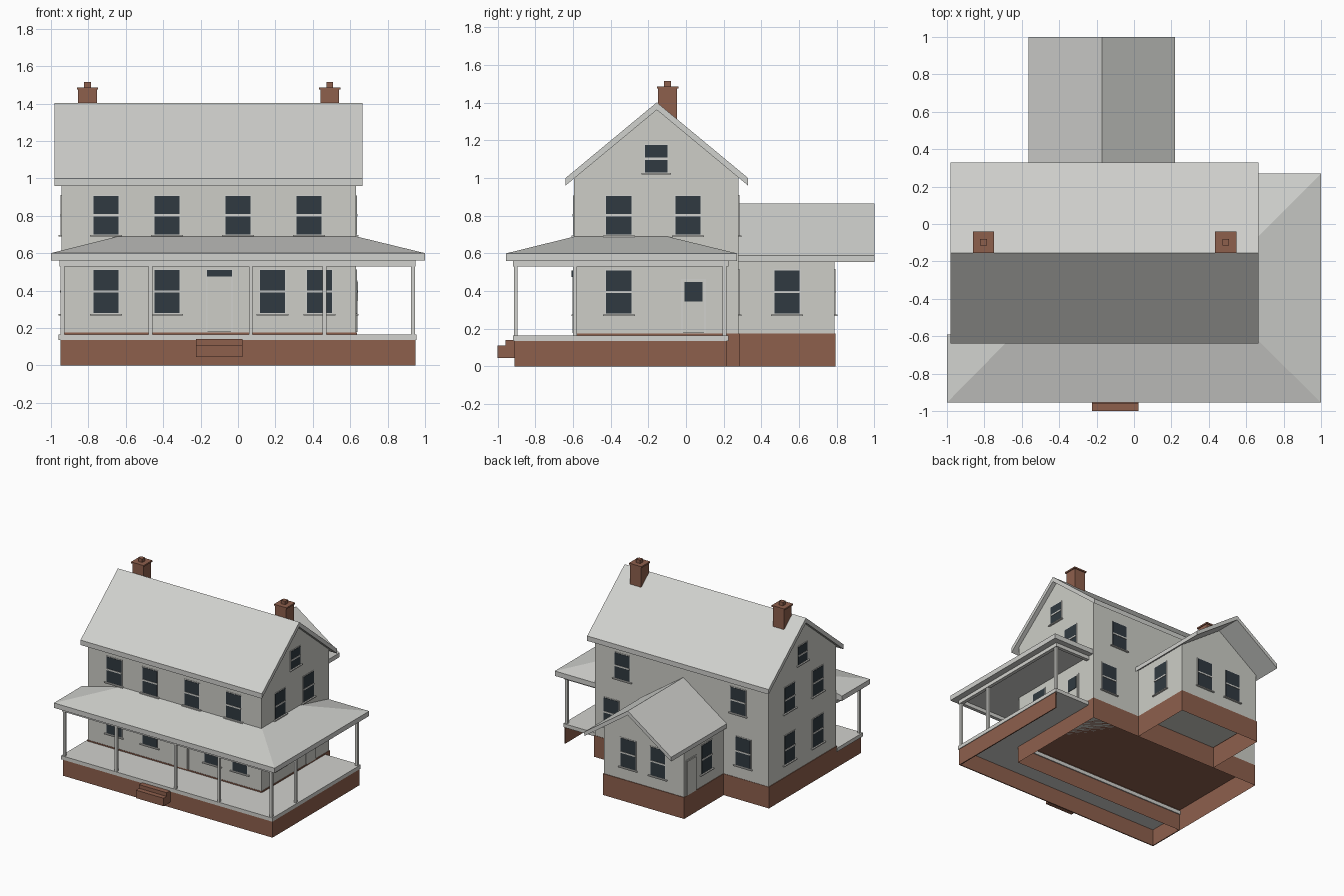
import bpy, bmesh

old = bpy.data.objects.get("Cube")
if old:
    bpy.data.objects.remove(old, do_unlink=True)


def material(name, rgb):
    m = bpy.data.materials.new(name)
    m.use_nodes = True
    m.diffuse_color = (*rgb, 1)
    m.node_tree.nodes["Principled BSDF"].inputs["Base Color"].default_value = (*rgb, 1)
    return m


WALL = material("pale siding", (0.61, 0.615, 0.57))
ROOF = material("light roof", (0.63, 0.635, 0.61))
TRIM = material("trim", (0.64, 0.64, 0.61))
BRICK = material("brick", (0.27, 0.115, 0.073))
GLASS = material("dark glass", (0.03, 0.042, 0.052))


def finish(name, bm, mat):
    bmesh.ops.recalc_face_normals(bm, faces=bm.faces)
    mesh = bpy.data.meshes.new(name)
    bm.to_mesh(mesh)
    bm.free()
    mesh.materials.append(mat)
    ob = bpy.data.objects.new(name, mesh)
    bpy.context.collection.objects.link(ob)
    return ob


def prism(name, profile, axis, a, b, mat, open_bottom=False):
    """Extrude a 2D profile along an axis from a to b."""
    bm = bmesh.new()

    def point(p, t):
        return {"x": (t, p[0], p[1]), "y": (p[0], t, p[1]), "z": (p[0], p[1], t)}[axis]

    low = [bm.verts.new(point(p, a)) for p in profile]
    high = [bm.verts.new(point(p, b)) for p in profile]
    bm.faces.new(high)
    if not open_bottom:
        bm.faces.new(low[::-1])
    for i in range(len(profile)):
        j = (i + 1) % len(profile)
        bm.faces.new((low[i], low[j], high[j], high[i]))
    return finish(name, bm, mat)


def box(name, x, y, z, mat, open_bottom=False):
    rect = [(x[0], y[0]), (x[1], y[0]), (x[1], y[1]), (x[0], y[1])]
    return prism(name, rect, "z", z[0], z[1], mat, open_bottom)


def plate(name, wall, u, z, d, mat):
    """Box on a wall (axis, side, position): u along it, d outward."""
    axis, side, pos = wall
    t = sorted((pos + side * d[0], pos + side * d[1]))
    if axis == "x":
        return box(name, t, u, z, mat)
    return box(name, u, t, z, mat)


def window(wall, u, z0, z1, half=0.067):
    plate("window_frame", wall, (u - half - 0.006, u + half + 0.006),
          (z0 - 0.006, z1 + 0.006), (-0.01, 0.003), TRIM)
    plate("window_glass", wall, (u - half, u + half), (z0, z1), (-0.01, 0.005), GLASS)
    mid = (z0 + z1) / 2
    plate("window_rail", wall, (u - half, u + half), (mid - 0.006, mid + 0.006),
          (-0.01, 0.008), TRIM)
    plate("window_sill", wall, (u - half - 0.018, u + half + 0.018),
          (z0 - 0.012, z0 - 0.004), (-0.01, 0.014), TRIM)


def door(wall, u, z1, half, pane=None):
    plate("door_frame", wall, (u - half, u + half), (0.178, z1), (-0.01, 0.005), TRIM)
    plate("door_leaf", wall, (u - half + 0.01, u + half - 0.01), (0.178, z1 - 0.01),
          (-0.01, 0.009), WALL)
    if pane:
        plate("door_glass", wall, (u - pane[0], u + pane[0]), pane[1:], (-0.01, 0.012), GLASS)


def gable_roof(name, axis, mid, ridge, left, right, eave, thick, a, b):
    prism(name, [(left, eave), (mid, ridge), (right, eave), (right, eave - thick),
                 (mid, ridge - thick), (left, eave - thick)], axis, a, b, ROOF)


# Main house
box("house_foundation", (-0.95, 0.635), (-0.598, 0.283), (0, 0.175), BRICK, True)
prism("house_walls", [(-0.595, 0.175), (0.28, 0.175), (0.28, 1.002), (-0.155, 1.362),
                      (-0.595, 0.998)], "x", -0.945, 0.63, WALL)
gable_roof("main_roof", "x", -0.155, 1.402, -0.64, 0.33, 1.0, 0.04, -0.98, 0.665)

# Rear wing
box("wing_foundation", (-0.54, 0.195), (0.283, 0.795), (0, 0.175), BRICK, True)
prism("wing_walls", [(-0.535, 0.175), (0.19, 0.175), (0.19, 0.574), (-0.172, 0.828),
                     (-0.535, 0.574)], "y", 0.27, 0.79, WALL)
gable_roof("wing_roof", "y", -0.172, 0.865, -0.565, 0.22, 0.59, 0.035, 0.27, 1.0)

# Chimneys
for cx in (-0.805, 0.49):
    for part, r, z in (("chimney_stack", 0.05, (1.25, 1.475)),
                       ("chimney_cap", 0.057, (1.475, 1.487)),
                       ("chimney_pot", 0.018, (1.487, 1.515))):
        box(part, (cx - r, cx + r), (-0.098 - r, -0.098 + r), z, BRICK)


# Wraparound porch
def porch_outline(x0, x1, y0, y1):
    return [(x0, -0.59), (x0, y0), (x1, y0), (x1, y1), (0.63, y1), (0.63, -0.59)]


prism("porch_floor", porch_outline(-0.96, 0.955, -0.918, 0.225), "z", 0.135, 0.165, TRIM)
prism("porch_roof_edge", porch_outline(-1, 1, -0.955, 0.27), "z", 0.56, 0.6, ROOF)

bm = bmesh.new()
eave = [bm.verts.new((x, y, 0.6)) for x, y in porch_outline(-1, 1, -0.955, 0.27)]
top = [bm.verts.new((x, y, 0.69)) for x, y in ((-0.64, -0.59), (0.63, -0.59), (0.63, -0.1))]
for f in ((eave[0], eave[1], top[0]), (eave[1], eave[2], top[1], top[0]),
          (eave[2], eave[3], top[2], top[1]), (eave[3], eave[4], top[2]),
          (eave[0], top[0], top[1], eave[5]), (eave[5], top[1], top[2], eave[4])):
    bm.faces.new(f)
finish("porch_roof", bm, ROOF)

SKIRT, BEAM = (0, 0.135), (0.53, 0.56)
box("porch_skirt_front", (-0.95, 0.95), (-0.91, -0.902), SKIRT, BRICK)
box("porch_skirt_right", (-0.95, -0.942), (-0.91, -0.598), SKIRT, BRICK)
box("porch_skirt_left", (0.942, 0.95), (-0.91, 0.215), SKIRT, BRICK)
box("porch_beam_front", (-0.955, 0.95), (-0.918, -0.89), BEAM, TRIM)
box("porch_beam_right", (-0.955, -0.927), (-0.918, -0.59), BEAM, TRIM)
box("porch_beam_left", (0.922, 0.95), (-0.918, 0.225), BEAM, TRIM)
box("porch_beam_back", (0.63, 0.95), (0.197, 0.225), BEAM, TRIM)

posts = [(x, -0.904) for x in (-0.938, -0.468, 0.068, 0.463, 0.936)]
posts += [(0.936, -0.59), (0.936, 0.205)]
for px, py in posts:
    box("porch_post", (px - 0.01, px + 0.01), (py - 0.01, py + 0.01), (0.165, 0.53), TRIM)

# Front steps
prism("front_steps", [(-1, 0.045), (-0.91, 0.045), (-0.91, 0.14), (-0.96, 0.14),
                      (-0.96, 0.11), (-1, 0.11)], "x", -0.225, 0.025, BRICK)

# Windows and doors
FRONT, BACK = ("y", -1, -0.595), ("y", 1, 0.28)
LEFT, RIGHT = ("x", 1, 0.63), ("x", -1, -0.945)
WING_BACK, WING_LEFT, WING_RIGHT = ("y", 1, 0.79), ("x", 1, 0.19), ("x", -1, -0.535)
UPPER, LOWER = (0.7, 0.905), (0.28, 0.51)

for wall, level, places in (
        (FRONT, UPPER, (-0.705, -0.38, 0, 0.38)),
        (FRONT, LOWER, (-0.705, -0.38, 0.185, 0.435)),
        (LEFT, UPPER, (-0.357, 0.01)), (LEFT, LOWER, (-0.357,)),
        (RIGHT, UPPER, (-0.357, 0.01)), (RIGHT, LOWER, (-0.357, 0.01)),
        (BACK, UPPER, (-0.67, 0.38)), (BACK, LOWER, (-0.715, 0.48)),
        (WING_BACK, LOWER, (-0.3, -0.03)),
        (WING_LEFT, LOWER, (0.537,)), (WING_RIGHT, LOWER, (0.5,))):
    for u in places:
        window(wall, u, *level)
for wall in (LEFT, RIGHT):
    window(wall, -0.158, 1.03, 1.175, 0.06)

door(FRONT, -0.1, 0.515, 0.072, (0.067, 0.475, 0.51))
door(LEFT, 0.04, 0.465, 0.066, (0.048, 0.345, 0.447))
door(WING_RIGHT, 0.7, 0.465, 0.066)
